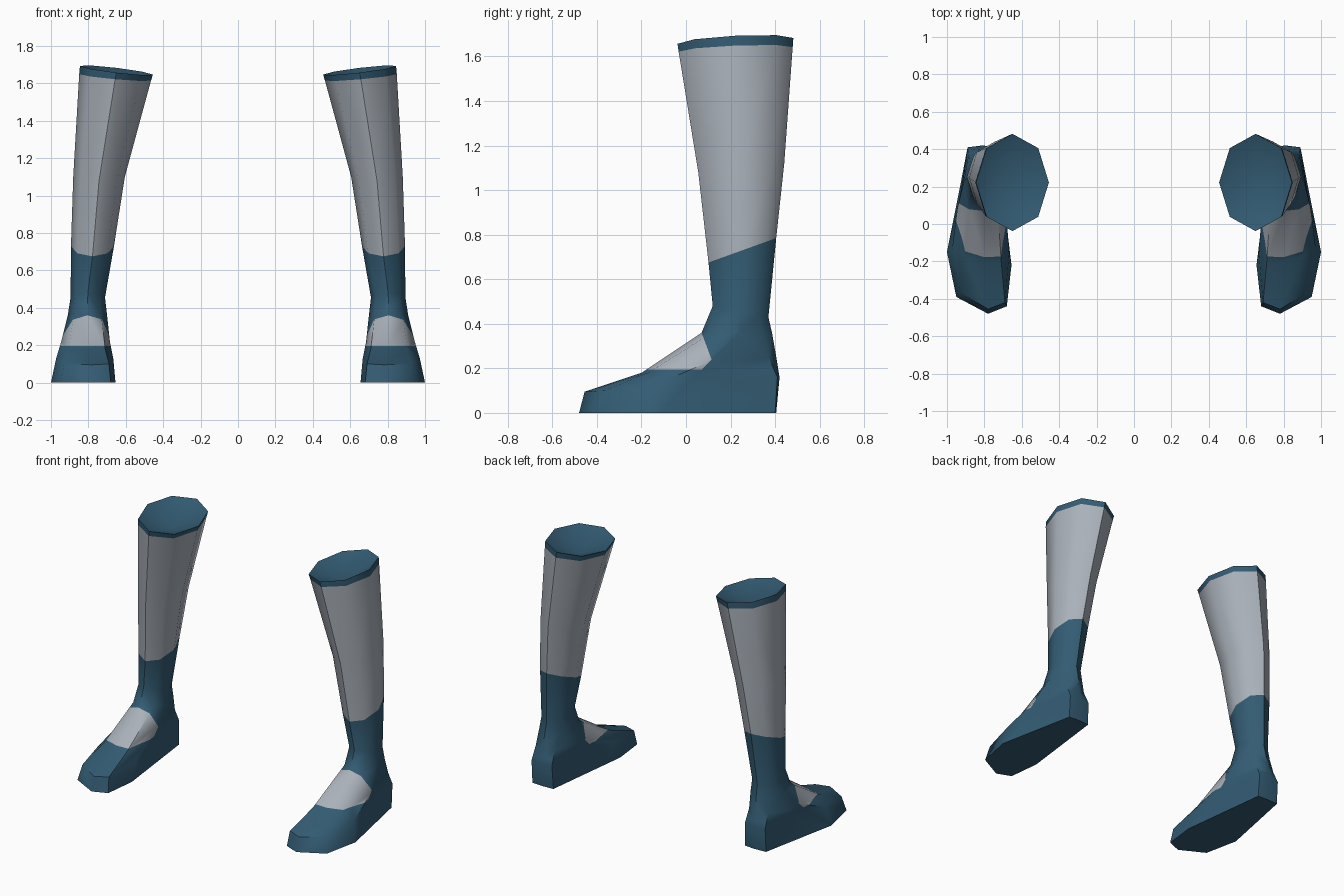
import bpy, bmesh, math
from mathutils import Vector

if "Cube" in bpy.data.objects:
    bpy.data.objects.remove(bpy.data.objects["Cube"])


def material(name, rgb):
    m = bpy.data.materials.new(name)
    m.diffuse_color = (*rgb, 1)
    m.use_nodes = True
    m.node_tree.nodes["Principled BSDF"].inputs["Base Color"].default_value = m.diffuse_color
    return m


TEAL = material("dark teal", (0.033, 0.105, 0.17))
GREY = material("light grey", (0.40, 0.44, 0.49))

# Foot outlines, eight points each, starting at the toe and going round the outer side
SOLE = [(.78, -.48, 0), (.95, -.39, 0), (1.0, -.15, 0), (.89, .40, 0),
        (.81, .405, 0), (.73, .40, 0), (.655, -.22, 0), (.68, -.44, 0)]
WELT = [(.78, -.455, .095), (.93, -.365, .10), (.972, -.13, .13), (.89, .41, .16),
        (.81, .42, .16), (.735, .41, .16), (.667, -.15, .13), (.69, -.42, .10)]
INSTEP = [(.80, -.20, .18), (.905, -.17, .18), (.945, .08, .22), (.885, .37, .25),
          (.81, .402, .27), (.74, .37, .25), (.685, .08, .22), (.71, -.20, .18)]

# Leg rings: height, centre x, centre y, radius x, radius y, slope in x, slope in y
LEG = [(.36, .805, .228, .105, .158, 0, 0),
       (.455, .803, .245, .092, .125, 0, -.2),
       (.73, .778, .253, .115, .152, 0, .36),
       (1.10, .743, .248, .138, .193, 0, .1),
       (1.632, .657, .223, .192, .256, .09, .04),
       (1.67, .650, .222, .195, .260, .12, .05)]

# Edges of the instep patch: point (y, z) and outward direction (y, z)
PATCH = [((0, .195), (0, -1)), ((.07, .36), (.94, .35)), ((.115, .24), (.7, -.7))]


def leg_ring(z, cx, cy, rx, ry, sx, sy):
    ring = []
    for i in range(8):
        a = i * math.tau / 8
        dx, dy = rx * math.sin(a), -ry * math.cos(a)
        ring.append((cx + dx, cy + dy, z + sx * dx + sy * dy))
    return ring


def build_boot(name, side):
    bm = bmesh.new()
    rings = [SOLE, WELT, INSTEP] + [leg_ring(*r) for r in LEG]
    loops = [[bm.verts.new((side * x, y, z)) for x, y, z in r] for r in rings]
    bm.faces.new(loops[0])
    for k, (low, high) in enumerate(zip(loops, loops[1:])):
        for i in range(8):
            j = (i + 1) % 8
            f = bm.faces.new((low[i], low[j], high[j], high[i]))
            f.material_index = 1 if k in (5, 6) else 0   # grey shin
    # Dished top
    centre = bm.verts.new((side * .66, .225, 1.575))
    for i in range(8):
        bm.faces.new((loops[-1][i], loops[-1][(i + 1) % 8], centre))
    bmesh.ops.recalc_face_normals(bm, faces=bm.faces[:])

    # Cut the instep patch outline, then colour the faces inside it
    for (y, z), (ny, nz) in PATCH:
        faces = [f for f in bm.faces if f.calc_center_median().z < .37
                 and max(v.co.z for v in f.verts) > .1]
        geom = set(faces)
        for f in faces:
            geom.update(f.edges)
            geom.update(f.verts)
        bmesh.ops.bisect_plane(bm, geom=list(geom), dist=1e-5,
                               plane_co=(0, y, z), plane_no=(0, ny, nz))
    for f in bm.faces:
        c = f.calc_center_median()
        if c.z < .36 and all((c.y - y) * ny + (c.z - z) * nz < 0
                             for (y, z), (ny, nz) in PATCH):
            f.material_index = 1

    me = bpy.data.meshes.new(name)
    bm.to_mesh(me)
    bm.free()
    me.materials.append(TEAL)
    me.materials.append(GREY)
    me.shade_smooth()
    me.set_sharp_from_angle(angle=math.radians(50))
    bpy.context.collection.objects.link(bpy.data.objects.new(name, me))


build_boot("boot_left", -1)
build_boot("boot_right", 1)
